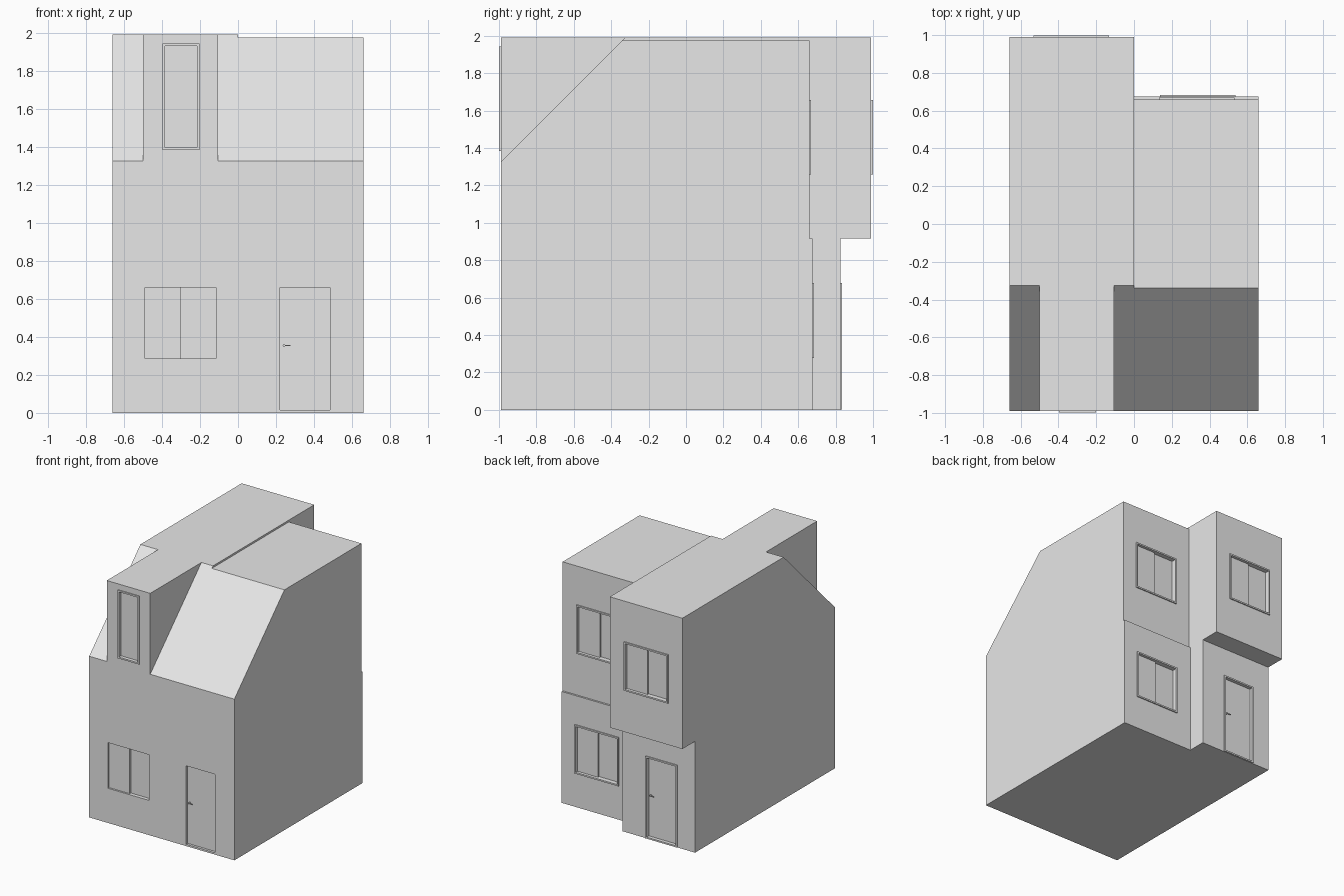
import bpy
import bmesh
from mathutils import Matrix, Vector

cube = bpy.data.objects.get("Cube")
if cube:
    bpy.data.objects.remove(cube, do_unlink=True)

GREY = (0.8, 0.8, 0.8, 1.0)
plaster = bpy.data.materials.new("light_grey")
plaster.use_nodes = True
plaster.diffuse_color = GREY
plaster.node_tree.nodes["Principled BSDF"].inputs["Base Color"].default_value = GREY


def finish(name, bm):
    bmesh.ops.recalc_face_normals(bm, faces=bm.faces[:])
    mesh = bpy.data.meshes.new(name)
    bm.to_mesh(mesh)
    bm.free()
    mesh.materials.append(plaster)
    obj = bpy.data.objects.new(name, mesh)
    bpy.context.collection.objects.link(obj)
    return obj


def add_box(bm, lo, hi):
    lo, hi = Vector(lo), Vector(hi)
    size = Vector([abs(c) for c in hi - lo])
    matrix = Matrix.Translation((lo + hi) / 2) @ Matrix.Diagonal(size.to_4d())
    bmesh.ops.create_cube(bm, size=1, matrix=matrix)


def box(name, lo, hi):
    bm = bmesh.new()
    add_box(bm, lo, hi)
    return finish(name, bm)


def prism(name, profile, x0, x1):
    """Extrude a (y, z) outline along x."""
    bm = bmesh.new()
    face = bm.faces.new([bm.verts.new((x0, y, z)) for y, z in profile])
    ext = bmesh.ops.extrude_face_region(bm, geom=[face])
    verts = [v for v in ext["geom"] if isinstance(v, bmesh.types.BMVert)]
    bmesh.ops.translate(bm, verts=verts, vec=(x1 - x0, 0, 0))
    return finish(name, bm)


def cut(target, cutter):
    cutter.hide_render = True
    mod = target.modifiers.new("opening", "BOOLEAN")
    mod.operation = "DIFFERENCE"
    mod.solver = "EXACT"
    mod.object = cutter
    bpy.context.view_layer.objects.active = target
    bpy.ops.object.modifier_apply(modifier=mod.name)
    bpy.data.objects.remove(cutter, do_unlink=True)


RECESS = 0.04
TRIM, PROUD = 0.0125, 0.009


def opening(name, wall, side, y, x0, x1, z0, z1, kind, framed):
    """Recessed window or door; side is -1 on the front, 1 on the back."""
    def out(d):
        return y + side * d

    cut(wall, box(name + "_cutter", (x0, out(-RECESS), z0), (x1, out(0.1), z1)))

    # Leaves: a sliding pair sits at two depths, a single leaf at one
    near, far = (x0, x1) if side < 0 else (x1, x0)
    mid = (x0 + x1) / 2
    if kind == "sliding":
        box(name + "_near_pane", (near, out(-RECESS), z0), (mid, out(-0.015), z1))
        box(name + "_far_pane", (mid, out(-RECESS), z0), (far, out(-0.03), z1))
    else:
        box(name + "_leaf", (x0, out(-RECESS), z0), (x1, out(-0.02), z1))

    # Thin surround standing proud of the wall
    if framed:
        bm = bmesh.new()
        bottom = max(z0 - TRIM, 0)
        for lo, hi in (((x0 - TRIM, bottom), (x0, z1 + TRIM)),
                       ((x1, bottom), (x1 + TRIM, z1 + TRIM)),
                       ((x0, bottom), (x1, z0)),
                       ((x0, z1), (x1, z1 + TRIM))):
            add_box(bm, (lo[0], y, lo[1]), (hi[0], out(PROUD), hi[1]))
        finish(name + "_frame", bm)

    # Lever handle with a round rose
    if kind == "door":
        bm = bmesh.new()
        hx, hz = near - side * 0.022, 0.355
        turn = Matrix.Rotation(1.5708, 4, "X")
        bmesh.ops.create_cone(bm, cap_ends=True, segments=12, radius1=0.007,
                              radius2=0.007, depth=0.02,
                              matrix=Matrix.Translation((hx, out(-0.012), hz)) @ turn)
        add_box(bm, (hx, out(-0.006), hz - 0.003),
                (hx - side * 0.035, out(0), hz + 0.003))
        finish(name + "_handle", bm)


# House bodies with the sloped front roof and stepped rear walls
FRONT, EAVE, STEP = -0.99, 1.325, 0.915
left_top, right_top = 1.99, 1.975


def body(name, x0, x1, top, lower_back, upper_back):
    ridge = FRONT + top - EAVE
    return prism(name, [(FRONT, 0), (lower_back, 0), (lower_back, STEP),
                        (upper_back, STEP), (upper_back, top),
                        (ridge, top), (FRONT, EAVE)], x0, x1)


west = body("tall_house_body", -0.66, 0, left_top, 0.825, 0.99)
east = body("short_house_body", 0, 0.66, right_top, 0.675, 0.66)

# Dormer flush with the front wall
dormer = prism("dormer", [(FRONT, EAVE), (FRONT, left_top),
                          (FRONT + left_top - EAVE, left_top)], -0.5, -0.105)

# Front openings
opening("front_window", west, -1, FRONT, -0.49, -0.115, 0.285, 0.66, "sliding", False)
opening("front_door", east, -1, FRONT, 0.22, 0.485, 0.015, 0.66, "door", False)
opening("dormer_window", dormer, -1, FRONT, -0.385, -0.215, 1.395, 1.93, "single", True)

# Rear openings
opening("back_upper_west_window", west, 1, 0.99, -0.52, -0.145, 1.27, 1.645, "sliding", True)
opening("back_upper_east_window", east, 1, 0.66, 0.145, 0.52, 1.27, 1.645, "sliding", True)
opening("back_lower_window", east, 1, 0.675, 0.15, 0.525, 0.29, 0.665, "sliding", True)
opening("back_door", west, 1, 0.825, -0.49, -0.225, 0.015, 0.665, "door", True)
